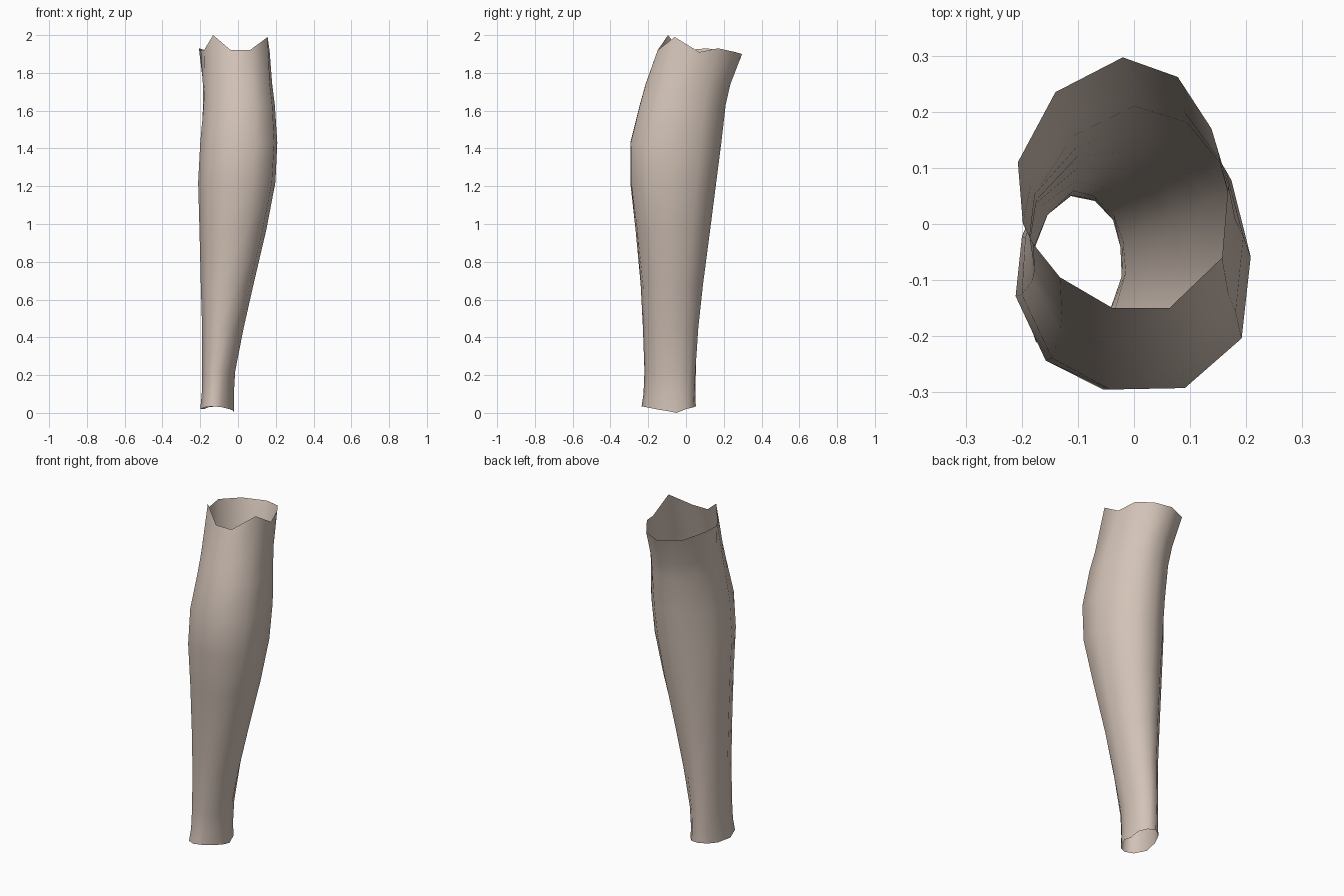
import bpy, bmesh

# Key cross-sections, counter-clockwise from the front (x, y[, z])
TOP = [(-.038, -.15, 1.92), (.063, -.15, 1.92), (.157, -.06, 1.99), (.168, .07, 1.91),
       (.138, .17, 1.93), (.078, .262, 1.91), (-.02, .297, 1.90), (-.14, .235, 1.91),
       (-.207, .11, 1.93), (-.198, 0, 1.92), (-.18, -.035, 1.92), (-.132, -.095, 2.0)]
CALF = [(-.05, -.295), (.09, -.292), (.193, -.205), (.21, -.06), (.175, .08), (.095, .16),
        (0, .185), (-.1, .14), (-.175, .05), (-.20, -.01), (-.21, -.12), (-.155, -.24)]
ANKLE = [(-.13, -.235, .035), (-.085, -.21, .03), (-.045, -.16, .02), (-.02, -.10, .01),
         (-.02, -.05, 0), (-.03, 0, .02), (-.065, .04, .03), (-.11, .052, .035),
         (-.155, .02, .03), (-.18, -.04, .02), (-.20, -.13, .02), (-.175, -.21, .03)]

# Outline of the leg: z, x min, x max, y min, y max
OUTLINE = [(.10, -.192, -.022, -.225, .05), (.22, -.19, -.015, -.22, .052),
           (.45, -.19, .03, -.228, .065), (.68, -.197, .082, -.24, .09),
           (.97, -.204, .15, -.267, .128), (1.22, -.211, .198, -.295, .16),
           (1.43, -.2, .208, -.295, .187), (1.63, -.185, .195, -.245, .21),
           (1.74, -.186, .181, -.214, .235)]


def blend(a, b, t):
    return [(p[0] + (q[0] - p[0]) * t, p[1] + (q[1] - p[1]) * t) for p, q in zip(a, b)]


def fit(values, lo, hi):
    a, b = min(values), max(values)
    return [lo + (v - a) / (b - a) * (hi - lo) for v in values]


def section(z, x0, x1, y0, y1):
    shape = blend(ANKLE, CALF, z / 1.35) if z < 1.35 else blend(CALF, TOP, (z - 1.35) / .58)
    xs = fit([p[0] for p in shape], x0, x1)
    ys = fit([p[1] for p in shape], y0, y1)
    return [(x, y, z) for x, y in zip(xs, ys)]


# Open lofted tube with uneven rims
bm = bmesh.new()
rings = [[bm.verts.new(p) for p in ring]
         for ring in [ANKLE] + [section(*row) for row in OUTLINE] + [TOP]]
for low, high in zip(rings, rings[1:]):
    for i in range(12):
        j = (i + 1) % 12
        bm.faces.new((low[i], low[j], high[j], high[i])).smooth = True
mesh = bpy.data.meshes.new("lower_leg")
bm.to_mesh(mesh)
bm.free()

# Skin colour
skin = bpy.data.materials.new("pale skin")
skin.diffuse_color = (.65, .545, .475, 1)
mesh.materials.append(skin)
leg = bpy.data.objects.new("lower_leg", mesh)
bpy.context.collection.objects.link(leg)
